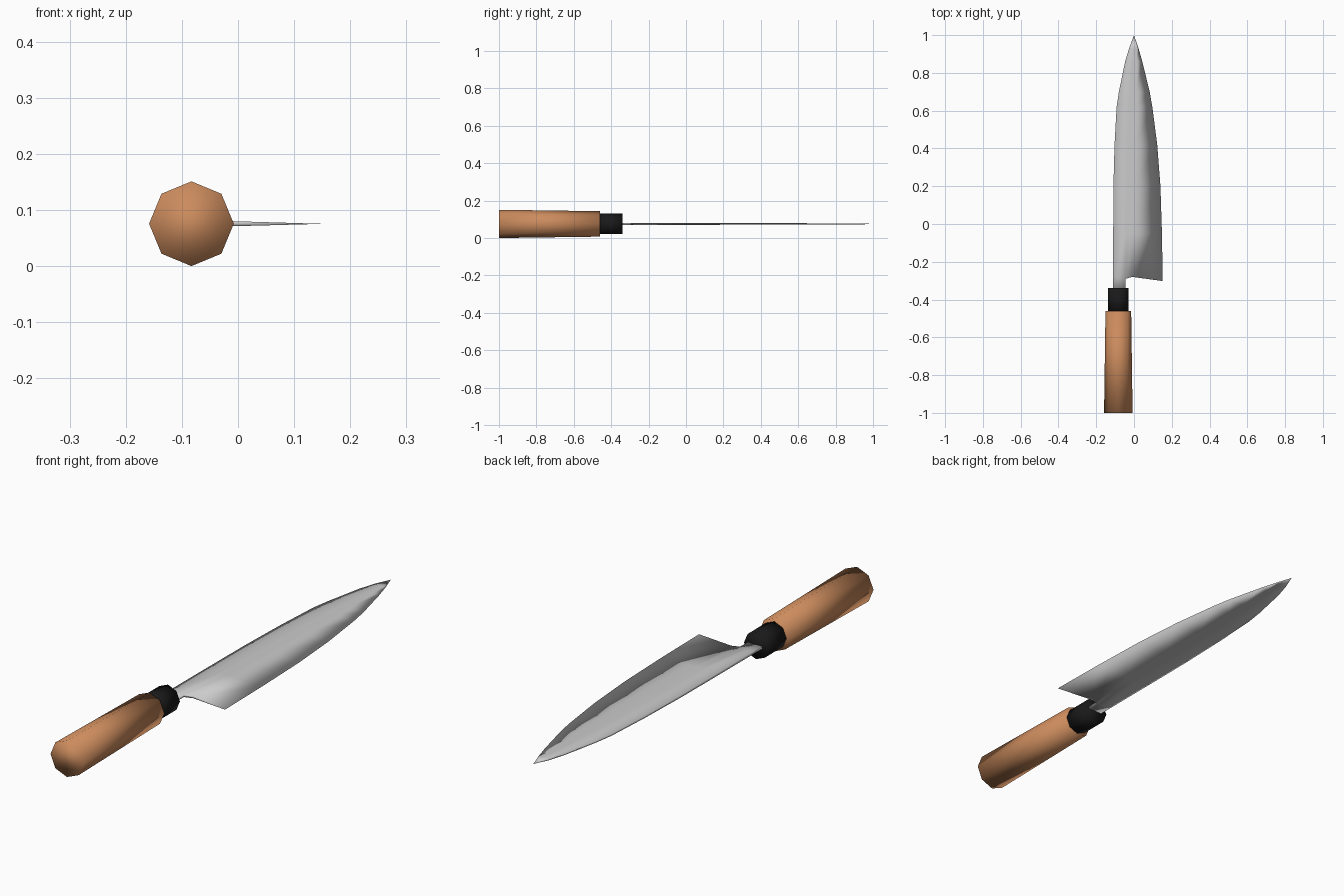
import bpy, bmesh, math

if "Cube" in bpy.data.objects:
    bpy.data.objects.remove(bpy.data.objects["Cube"])

AX, AZ = -0.083, 0.0755   # handle axis


def material(name, rgb):
    m = bpy.data.materials.new(name)
    m.diffuse_color = (*rgb, 1)
    m.use_nodes = True
    m.node_tree.nodes["Principled BSDF"].inputs["Base Color"].default_value = m.diffuse_color
    return m


def octagon_bar(name, y0, y1, r0, r1, mat):
    bpy.ops.mesh.primitive_cone_add(vertices=8, radius1=r0, radius2=r1, depth=y1 - y0,
                                    location=(AX, (y0 + y1) / 2, AZ),
                                    rotation=(-math.pi / 2, 0, 0))
    ob = bpy.context.object
    ob.name = name
    ob.data.materials.append(mat)
    bpy.ops.object.shade_smooth()
    return ob


# Tapered octagonal wooden handle and dark ferrule
octagon_bar("handle", -1.0, -0.46, 0.0755, 0.068, material("wood", (0.6, 0.26, 0.11)))
octagon_bar("ferrule", -0.465, -0.34, 0.055, 0.055, material("black_collar", (0.01, 0.01, 0.01)))

# Blade stations: y, spine x, cutting edge x
stations = [(-0.28, -0.110, 0.152), (-0.05, -0.110, 0.148), (0.2, -0.109, 0.140),
            (0.42, -0.103, 0.123), (0.62, -0.092, 0.097), (0.70, -0.080, 0.083),
            (0.86, -0.047, 0.044), (0.93, -0.026, 0.024)]
half = (0.0055, 0.0055, 0.0045, 0.0002)   # half thickness: spine, neck, ridge, edge


def blade_rows():
    yield [(-0.110, -0.36), (-0.045, -0.36)], 1.0         # tang inside the ferrule
    for i, (y, s, e) in enumerate(stations):
        t = (y + 0.28) / 1.28
        r = -0.010 + 0.028 * t
        n = s + (r - s) * 0.65
        row = [(s, y), (n, y), (r, y), (e, y)]
        if i == 0:                                        # slanted heel
            row[1], row[3] = (-0.045, -0.29), (e, -0.302)
        yield row, 1 - 0.5 * t
    yield [(0.0, 1.0)] * 4, 0.03                          # tip


bm = bmesh.new()
sheets = []
for side in (1, -1):
    rows = [[bm.verts.new((x, y, AZ + side * half[k] * f)) for k, (x, y) in enumerate(row)]
            for row, f in blade_rows()]
    sheets.append(rows)
    for a, b in zip(rows, rows[1:]):
        for k in range(len(a) - 1):
            bm.faces.new((a[k], a[k + 1], b[k + 1], b[k]))

# Walls joining both cheeks along the outline
loops = []
for rows in sheets:
    loops.append([r[0] for r in rows] + rows[-1][1:3] + [r[-1] for r in reversed(rows[2:])]
                 + [rows[1][3], rows[1][2], rows[1][1], rows[0][1]])
up, low = loops
for i in range(len(up)):
    j = (i + 1) % len(up)
    bm.faces.new((up[i], up[j], low[j], low[i]))
bmesh.ops.remove_doubles(bm, verts=bm.verts, dist=0.0008)
bmesh.ops.recalc_face_normals(bm, faces=bm.faces)
for f in bm.faces:
    f.smooth = True
mesh = bpy.data.meshes.new("blade")
bm.to_mesh(mesh)
bm.free()
blade = bpy.data.objects.new("blade", mesh)
bpy.context.collection.objects.link(blade)
